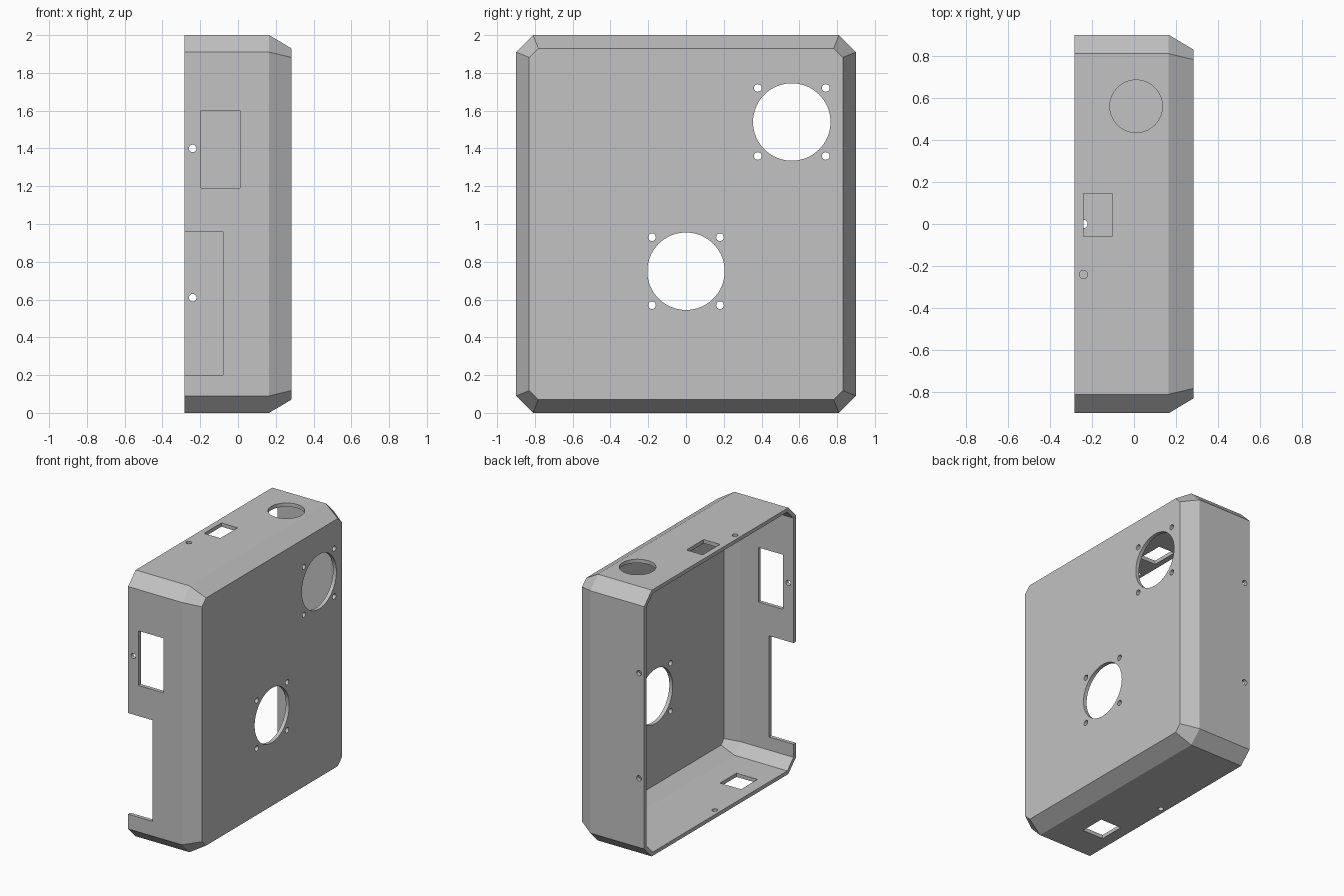
import bpy, bmesh, math
from mathutils import Matrix, Vector

cube = bpy.data.objects.get("Cube")
if cube:
    bpy.data.objects.remove(cube, do_unlink=True)

T = 0.028                      # wall thickness
RIM, SHOULDER, FACE = -0.283, 0.165, 0.282
HALF_Y, HALF_Z, MID_Z = 0.9, 1.0, 1.0
SLOPE = 0.07                   # inset of the sloped border

grey = bpy.data.materials.new("light grey")
grey.use_nodes = True
colour = (0.54, 0.54, 0.54, 1)
grey.diffuse_color = colour
grey.node_tree.nodes["Principled BSDF"].inputs["Base Color"].default_value = colour


def ring(bm, x, inset, chamfer):
    """Chamfered rectangle at a given x."""
    a, b = HALF_Y - inset, HALF_Z - inset
    pts = []
    for sy, sz in ((1, 1), (-1, 1), (-1, -1), (1, -1)):
        pair = [(sy * a, sz * (b - chamfer)), (sy * (a - chamfer), sz * b)]
        pts += pair if sy * sz > 0 else pair[::-1]
    return [bm.verts.new((x, y, MID_Z + z)) for y, z in pts]


def new_object(name, bm):
    bmesh.ops.recalc_face_normals(bm, faces=bm.faces)
    mesh = bpy.data.meshes.new(name)
    bm.to_mesh(mesh)
    bm.free()
    obj = bpy.data.objects.new(name, mesh)
    bpy.context.collection.objects.link(obj)
    return obj


# Open-sided shell: inner skin from the floor out, round the rim, then outer skin
bm = bmesh.new()
inner_chamfer = 0.09 - T * 0.586
rings = [
    ring(bm, FACE - T, SLOPE + 0.56 * T, 0.036),
    ring(bm, SHOULDER - 0.28 * T, T, inner_chamfer),
    ring(bm, RIM, T, inner_chamfer),
    ring(bm, RIM, 0, 0.09),
    ring(bm, SHOULDER, 0, 0.09),
    ring(bm, FACE, SLOPE, 0.048),
]
for r, s in zip(rings, rings[1:]):
    for i in range(8):
        j = (i + 1) % 8
        bm.faces.new((r[i], r[j], s[j], s[i]))
bm.faces.new(rings[0])
bm.faces.new(rings[-1])
shell = new_object("enclosure_shell", bm)
shell.data.materials.append(grey)

# All openings gathered in one cutter
cut = bmesh.new()


def box(x0, x1, y0, y1, z0, z1):
    size = Vector((x1 - x0, y1 - y0, z1 - z0))
    mid = Vector((x0 + x1, y0 + y1, z0 + z1)) / 2
    bmesh.ops.create_cube(cut, size=1, matrix=Matrix.Translation(mid) @ Matrix.Diagonal(size).to_4x4())


def drill(centre, radius, axis, sides=24):
    turn = {"X": Matrix.Rotation(math.pi / 2, 4, "Y"),
            "Y": Matrix.Rotation(math.pi / 2, 4, "X"),
            "Z": Matrix.Identity(4)}[axis]
    bmesh.ops.create_cone(cut, cap_ends=True, segments=sides, radius1=radius, radius2=radius,
                          depth=0.16, matrix=Matrix.Translation(centre) @ turn)


# Fan openings with four screw holes each
for y, z in ((0.56, 1.54), (0, 0.75)):
    drill((FACE, y, z), 0.205, "X", 64)
    for dy in (-0.18, 0.18):
        for dz in (-0.18, 0.18):
            drill((FACE, y + dy, z + dz), 0.02, "X")

# Screw holes near the rim
for z in (0.61, 1.4):
    for y in (-HALF_Y, HALF_Y):
        drill((-0.24, y, z), 0.02, "Y")
drill((-0.24, -0.24, 2), 0.02, "Z")
drill((-0.24, 0, 0), 0.02, "Z")

# Top cable hole and window
drill((0.01, 0.56, 2), 0.125, "Z", 64)
box(-0.24, -0.105, -0.06, 0.145, 1.92, 2.08)
# Bottom window
box(-0.195, -0.02, -0.57, -0.375, -0.08, 0.08)
# Front window and slot open to the rim
box(-0.197, 0.01, -0.98, -0.82, 1.19, 1.6)
box(-0.4, -0.08, -0.98, -0.82, 0.2, 0.96)

cutter = new_object("opening_cutter", cut)
cutter.hide_render = True

mod = shell.modifiers.new("openings", "BOOLEAN")
mod.operation = "DIFFERENCE"
mod.solver = "EXACT"
mod.object = cutter

# Bake the openings and drop the cutter
bpy.context.view_layer.update()
evaluated = shell.evaluated_get(bpy.context.evaluated_depsgraph_get())
baked = bpy.data.meshes.new_from_object(evaluated)
shell.modifiers.clear()
shell.data = baked
bpy.data.objects.remove(cutter, do_unlink=True)

# Smooth the hole walls, keep the folded edges crisp
bpy.ops.object.select_all(action="DESELECT")
shell.select_set(True)
bpy.context.view_layer.objects.active = shell
bpy.ops.object.shade_smooth_by_angle(angle=math.radians(20))
